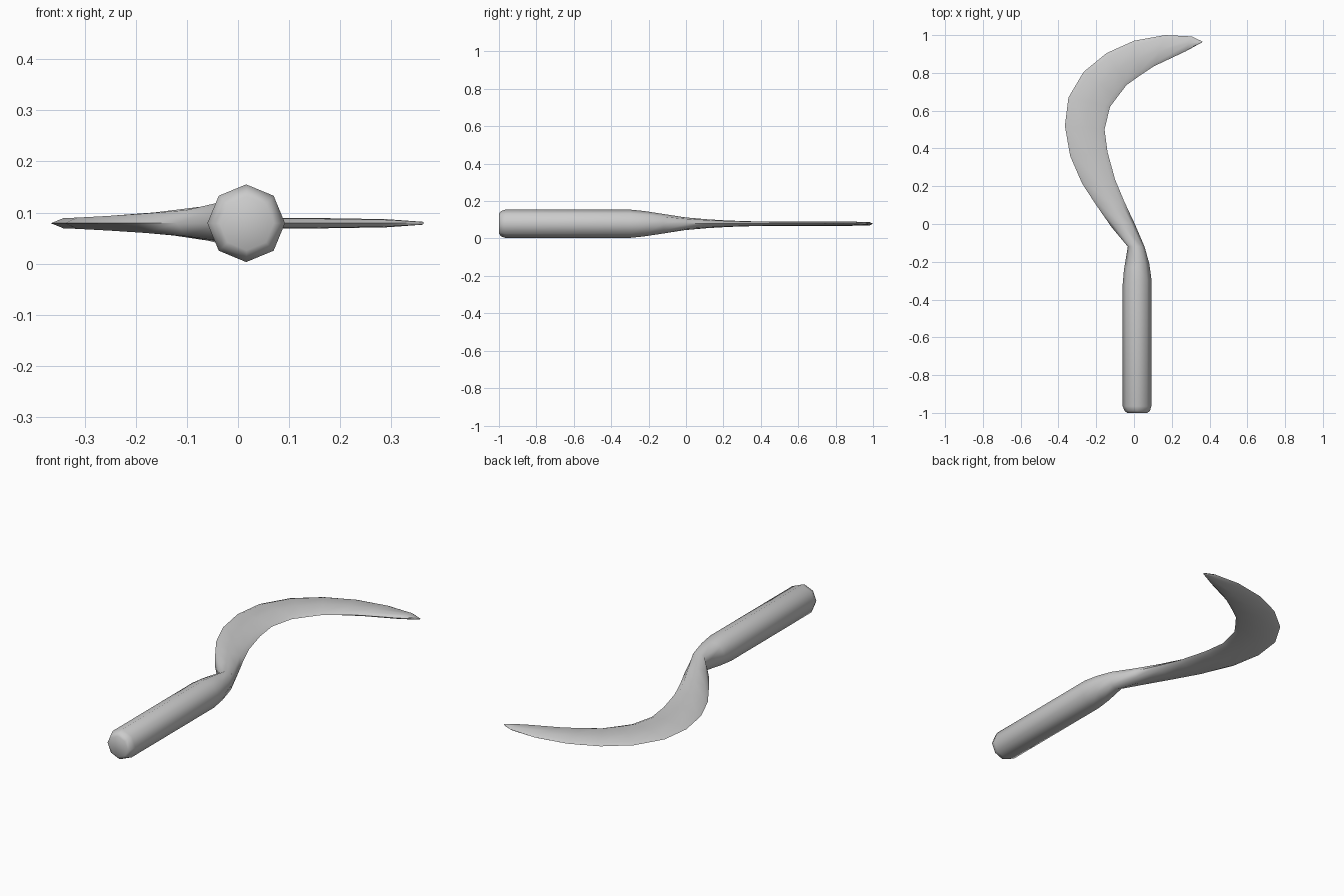
import bpy, bmesh, math

CZ = 0.079  # mid-height of the whole tool

# Cross-sections: outer edge x, y, inner edge x, y, half thickness, flatness (0 round, 1 blade)
sections = [
    # handle
    (-0.036, -1.00, 0.070, -1.00, 0.053, 0),
    (-0.050, -0.99, 0.084, -0.99, 0.067, 0),
    (-0.060, -0.965, 0.092, -0.965, 0.076, 0),
    (-0.060, -0.32, 0.092, -0.29, 0.076, 0),
    # neck
    (-0.053, -0.24, 0.081, -0.21, 0.068, 0),
    (-0.033, -0.12, 0.056, -0.12, 0.052, 0),
    (-0.120, -0.015, 0.002, 0.005, 0.034, 0.2),
    # curved blade
    (-0.200, 0.10, -0.052, 0.12, 0.024, 0.45),
    (-0.275, 0.215, -0.100, 0.235, 0.017, 0.7),
    (-0.338, 0.36, -0.140, 0.38, 0.0125, 0.9),
    (-0.366, 0.52, -0.156, 0.50, 0.011, 1),
    (-0.347, 0.67, -0.127, 0.62, 0.011, 1),
    (-0.267, 0.805, -0.090, 0.67, 0.011, 1),
    (-0.145, 0.905, -0.040, 0.735, 0.011, 1),
    (0.000, 0.97, 0.030, 0.785, 0.011, 1),
    (0.165, 1.00, 0.105, 0.835, 0.0105, 1),
    (0.305, 0.993, 0.275, 0.915, 0.008, 1),
    (0.363, 0.966, 0.357, 0.960, 0.003, 1),
]

bm = bmesh.new()
rings = []
for ox, oy, ix, iy, half, flat in sections:
    ring = []
    for k in range(8):
        u, w = math.cos(k * math.pi / 4), math.sin(k * math.pi / 4)
        if k % 2:  # diagonal corners move outward as the section flattens
            u *= 1 + 0.09 * flat
            w *= 1 + 0.27 * flat
        t = (u + 1) / 2
        ring.append(bm.verts.new((ox + (ix - ox) * t, oy + (iy - oy) * t, CZ + half * w)))
    rings.append(ring)

# skin between neighbouring sections, then cap both ends
for a, b in zip(rings, rings[1:]):
    for k in range(8):
        n = (k + 1) % 8
        bm.faces.new((a[k], a[n], b[n], b[k]))
bm.faces.new(rings[0])
bm.faces.new(rings[-1])
bmesh.ops.recalc_face_normals(bm, faces=bm.faces)

mesh = bpy.data.meshes.new("sickle")
bm.to_mesh(mesh)
bm.free()
sickle = bpy.data.objects.new("sickle", mesh)
bpy.context.collection.objects.link(sickle)
bpy.context.view_layer.objects.active = sickle
sickle.select_set(True)
bpy.ops.object.shade_smooth_by_angle(angle=math.radians(50))
